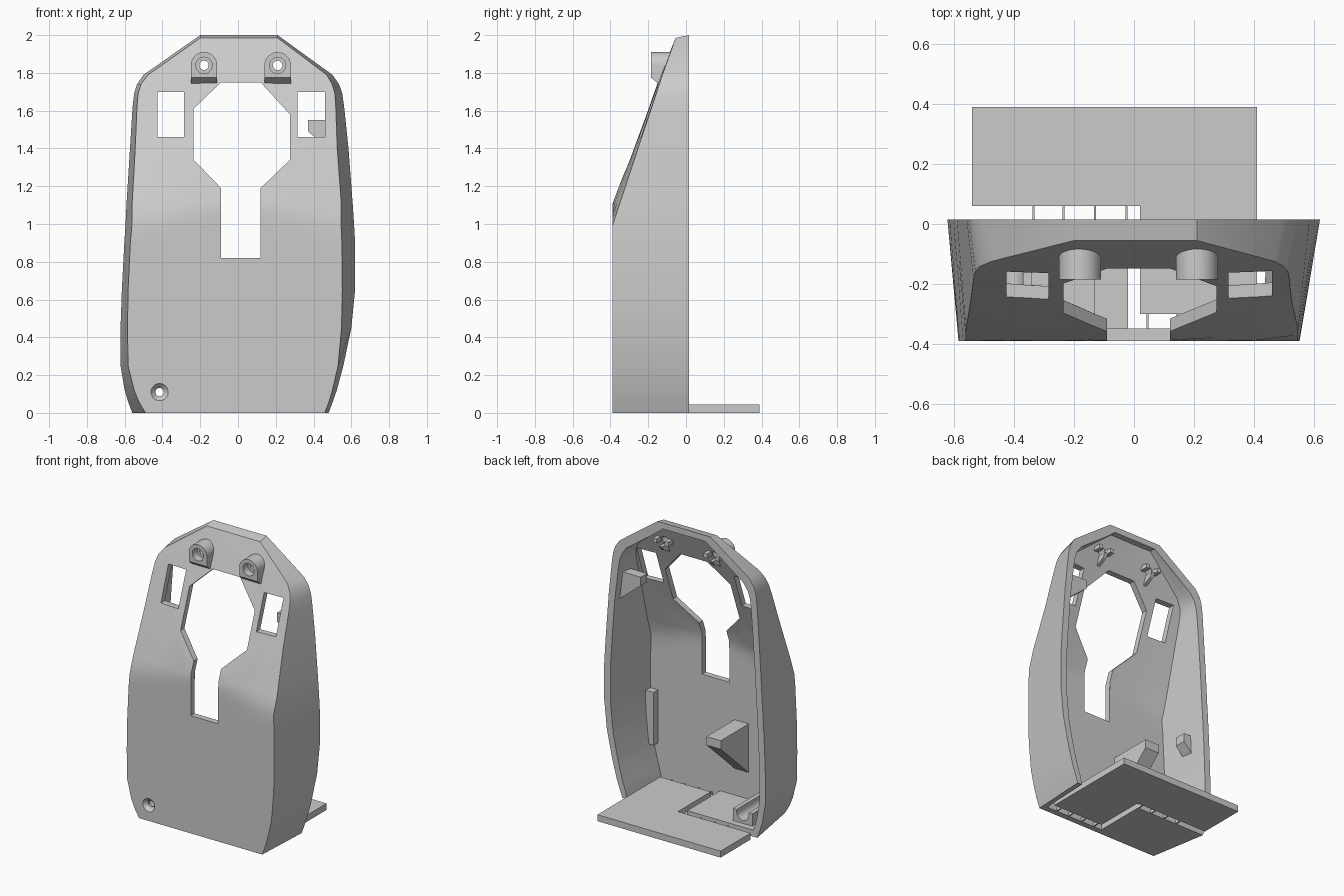
import bpy, bmesh, math

if "Cube" in bpy.data.objects:
    bpy.data.objects.remove(bpy.data.objects["Cube"])

grey = bpy.data.materials.new("light grey plastic")
grey.use_nodes = True
grey.diffuse_color = (0.6, 0.6, 0.6, 1)
grey.node_tree.nodes["Principled BSDF"].inputs["Base Color"].default_value = (0.6, 0.6, 0.6, 1)


def make(name, verts, faces):
    """Closed mesh object with outward normals."""
    mesh = bpy.data.meshes.new(name)
    mesh.from_pydata(verts, [], faces)
    bm = bmesh.new()
    bm.from_mesh(mesh)
    bmesh.ops.recalc_face_normals(bm, faces=bm.faces)
    bm.to_mesh(mesh)
    bm.free()
    mesh.materials.append(grey)
    obj = bpy.data.objects.new(name, mesh)
    bpy.context.collection.objects.link(obj)
    return obj


def loft(name, rings):
    """Skin equal-length rings and cap both ends."""
    n = len(rings[0])
    verts = [v for ring in rings for v in ring]
    faces = [list(range(n)), list(range(len(verts) - n, len(verts)))]
    for r in range(len(rings) - 1):
        for i in range(n):
            j = (i + 1) % n
            faces.append([r * n + i, r * n + j, r * n + n + j, r * n + n + i])
    return make(name, verts, faces)


def prism(name, pts, axis, a, b):
    """Extrude a flat profile along one axis."""
    place = {"x": lambda u, v, d: (d, u, v),
             "y": lambda u, v, d: (u, d, v),
             "z": lambda u, v, d: (u, v, d)}[axis]
    return loft(name, [[place(u, v, d) for u, v in pts] for d in (a, b)])


def box(name, x, y, z):
    return prism(name, [(x[0], y[0]), (x[1], y[0]), (x[1], y[1]), (x[0], y[1])], "z", *z)


def circle(x, z, r, n=32):
    return [(x + r * math.cos(2 * math.pi * i / n), z + r * math.sin(2 * math.pi * i / n))
            for i in range(n)]


def cut(obj, cutter):
    mod = obj.modifiers.new("cut", "BOOLEAN")
    mod.operation = "DIFFERENCE"
    mod.solver = "EXACT"
    mod.object = cutter
    bpy.ops.object.select_all(action="DESELECT")
    bpy.context.view_layer.objects.active = obj
    obj.select_set(True)
    bpy.ops.object.modifier_apply(modifier=mod.name)


def discard(*cutters):
    for c in cutters:
        bpy.data.objects.remove(c)


# Shell outline by height: z, rear left/front left x, rear right/front right x
BACK, FRONT, WALL = 0.015, -0.39, 0.042
ROWS = [
    (0, -.56, -.49, .48, .46), (.06, -.582, -.525, .502, .482),
    (.12, -.60, -.55, .523, .50), (.25, -.622, -.582, .558, .53),
    (.45, -.622, -.585, .60, .548), (.65, -.615, -.582, .62, .552),
    (.9, -.602, -.57, .62, .55), (.99, -.596, -.562, .615, .546),
    (1.05, -.593, -.56, .611, .543), (1.11, -.59, -.557, .607, .54),
    (1.4, -.572, -.53, .585, .495), (1.62, -.558, -.51, .562, .47),
    (1.69, -.55, -.5, .552, .46), (1.74, -.535, -.48, .535, .44),
    (1.79, -.5, -.43, .5, .41), (2.0, -.2, -.2, .21, .21)]


def front_y(s, z):
    """Flat lower face, then a gently arched slope back to the top."""
    start = .99 + .12 * (1 - (2 * s - 1) ** 2)
    return FRONT + max(0, z - start) * .335 / (2.0 - start)


def shell_rings(inset, back):
    rings = []
    for z, bl, fl, br, fr in ROWS:
        h = z
        if inset:
            h = -.05 if z == 0 else z - inset * min(1, max(0, (z - 1.4) / .3))
        ring = [(bl + inset, back, h)]
        for i in range(9):
            s = i / 8
            y = front_y(s, h) + inset
            t = (BACK - y) / (BACK - FRONT)
            left, right = bl + (fl - bl) * t + inset, br + (fr - br) * t - inset
            drop = .015 if z == 2.0 and not inset else 0
            ring.append((left + (right - left) * s, y, h - drop))
        ring.append((br - inset, back, h))
        rings.append(ring)
    return rings


shell = loft("shell", shell_rings(0, BACK))
cavity = loft("cavity_cutter", shell_rings(WALL, .06))
cut(shell, cavity)

# Keyhole opening and the two side windows
keyhole = prism("keyhole_cutter", [
    (-.09, .82), (.12, .82), (.12, 1.19), (.275, 1.34), (.275, 1.58),
    (.12, 1.75), (-.09, 1.75), (-.235, 1.61), (-.235, 1.34), (-.09, 1.19)], "y", -.6, .2)
window_a = box("window_cutter", (-.425, -.285), (-.6, .2), (1.46, 1.7))
window_b = box("window_cutter", (.315, .46), (-.6, -.04), (1.46, 1.7))
low_hole = prism("hole_cutter", circle(-.415, .11, .022), "y", -.6, .2)
low_sink = loft("sink_cutter", [[(x, y, z) for x, z in circle(-.415, .11, r)]
                                for y, r in ((-.4, .055), (-.365, .022))])
for c in (keyhole, window_a, window_b, low_hole, low_sink):
    cut(shell, c)
discard(cavity, keyhole, window_a, window_b, low_sink)

# Upper screw bosses with an arched top and chamfered foot
parts = [shell]
for side, x in (("right", -.18), ("left", .21)):
    arch = [(x + .07 * math.cos(math.pi * i / 20), 1.84 + .07 * math.sin(math.pi * i / 20))
            for i in range(21)]
    front = [(u, -.185, v) for u, v in arch + [(x - .07, 1.775), (x + .07, 1.775)]]
    rear = [(u, -.064 - (1.91 - v) * .37, v) for u, v in arch + [(x - .07, 1.73), (x + .07, 1.73)]]
    boss = loft(side + "_screw_boss", [front, rear])
    hole = prism("hole_cutter", circle(x, 1.84, .025), "y", -.4, .2)
    bore = prism("bore_cutter", circle(x, 1.84, .043), "y", -.25, -.13)
    cut(boss, hole)
    cut(boss, bore)
    cut(shell, hole)
    discard(bore, hole)
    parts.append(boss)
    # Small ribs around the screw hole on the inside
    for k, dx in enumerate((-.045, .045)):
        parts.append(box(f"{side}_boss_rib_{k}", (x + dx - .015, x + dx + .015),
                         (-.08, -.02), (1.825, 1.855)))
    parts.append(prism(side + "_boss_gusset",
                       [(-.1, 1.81), (-.02, 1.81), (-.04, 1.78), (-.12, 1.74)],
                       "x", x - .012, x + .012))

# Floor inside the shell and the detachable stepped base plate
floor = prism("shell_floor", [(-.47, -.37), (-.02, -.37), (-.02, BACK), (-.54, BACK)], "z", 0, .045)
cut(floor, low_hole)
discard(low_hole)
plate = prism("base_plate", [(-.54, .06), (.02, .06), (.02, -.3), (.41, -.3),
                             (.41, .39), (-.54, .39)], "z", 0, .045)
parts += [floor, plate]
for i, x in enumerate((-.335, -.235, -.13, -.025)):
    parts.append(box(f"rear_break_tab_{i}", (x - .004, x + .004), (.01, .065), (0, .025)))
for i, x in enumerate((.045, .145, .25, .35)):
    parts.append(box(f"front_break_tab_{i}", (x - .004, x + .004), (-.36, -.295), (0, .025)))

# Screw channel on the floor behind the lower hole
channel = [(-.49, .02), (-.34, .02), (-.34, .13), (-.37, .13)]
channel += [(-.415 + .045 * math.cos(a), .11 - .045 * math.sin(a))
            for a in (math.pi * i / 10 for i in range(11))]
channel += [(-.46, .13), (-.49, .13)]
parts.append(prism("screw_channel", channel, "y", -.36, -.03))

# Inner support bracket, wall clips and corner pad
parts.append(prism("support_bracket", [(-.36, .57), (-.04, .57), (-.04, .51), (-.36, .22)],
                   "x", -.24, -.13))
parts.append(prism("upper_wall_clip", [(.53, 1.55), (.37, 1.55), (.37, 1.49), (.53, 1.36)],
                   "y", -.1, -.03))
parts.append(prism("lower_wall_clip", [(-.585, .78), (-.5, .78), (-.5, .72), (-.585, .63)],
                   "y", -.18, -.1))
parts.append(box("corner_pad", (.46, .53), (-.36, -.3), (.25, .62)))

# Smooth curved areas, keeping creases sharp
bpy.ops.object.select_all(action="DESELECT")
for obj in parts:
    obj.select_set(True)
bpy.context.view_layer.objects.active = shell
bpy.ops.object.shade_smooth_by_angle(angle=math.radians(25))
